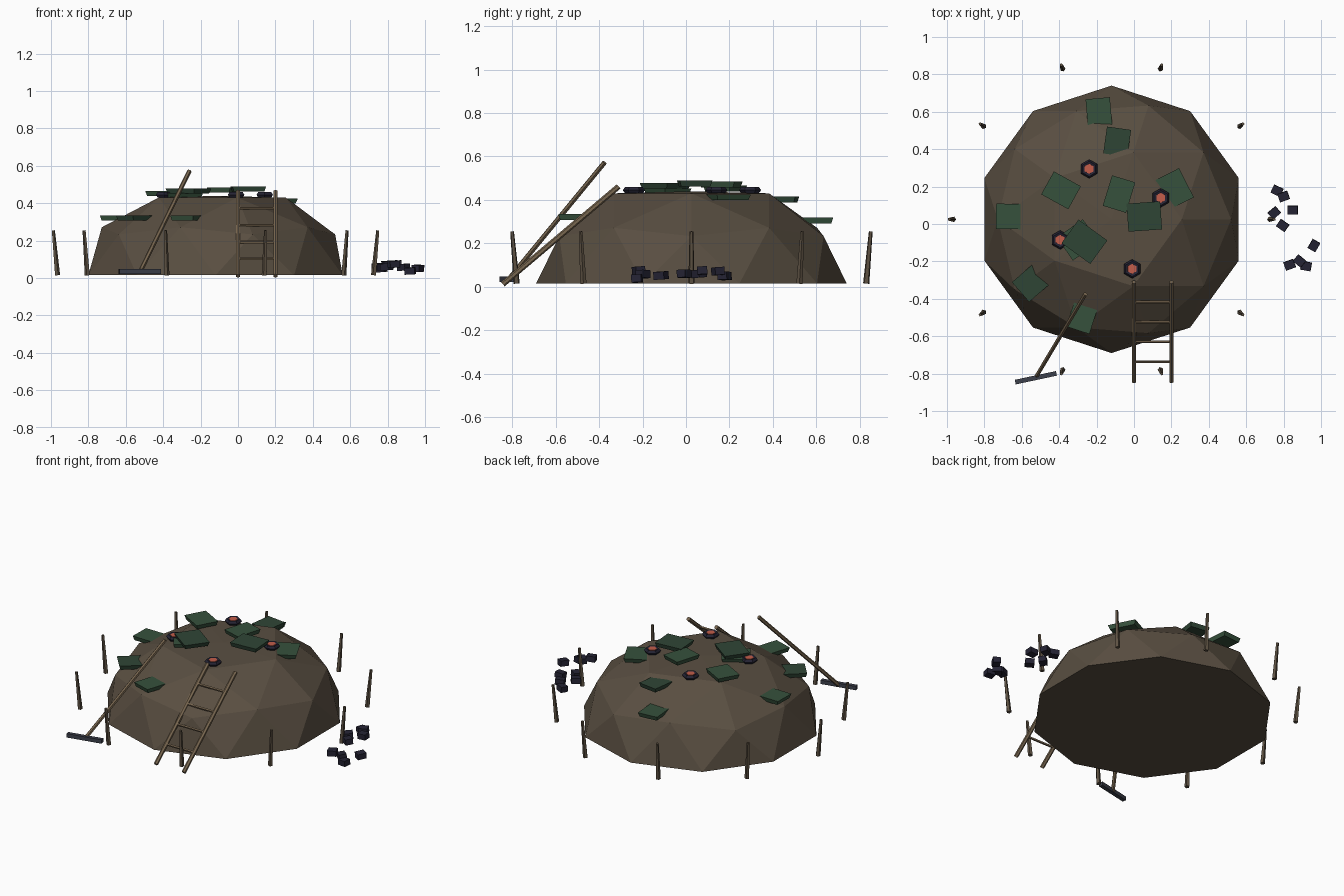
import bpy, bmesh, math
from mathutils import Vector, Euler

if "Cube" in bpy.data.objects:
    bpy.data.objects.remove(bpy.data.objects["Cube"])

CX, CY, BASE = -0.12, 0.025, 0.015


def mat(name, r, g, b):
    m = bpy.data.materials.new(name)
    m.diffuse_color = (r, g, b, 1)
    m.use_nodes = True
    m.node_tree.nodes["Principled BSDF"].inputs["Base Color"].default_value = m.diffuse_color
    return m


EARTH = mat("earth", .10, .077, .053)
TURF = mat("turf", .037, .082, .045)
TURF_DARK = mat("dark_turf", .028, .06, .036)
COAL = mat("charcoal", .018, .017, .034)
EMBER = mat("ember", .55, .11, .07)
WOOD = mat("pale_wood", .19, .135, .08)
STAKE = mat("stake_wood", .11, .083, .055)
IRON = mat("iron", .045, .05, .07)


def finish(bm, name, m, loc=(0, 0, 0), rot=(0, 0, 0)):
    me = bpy.data.meshes.new(name)
    bm.to_mesh(me)
    bm.free()
    ob = bpy.data.objects.new(name, me)
    ob.location, ob.rotation_euler = loc, rot
    me.materials.append(m)
    bpy.context.collection.objects.link(ob)
    return ob


def box(name, loc, size, rot, m, taper=1.0):
    bm = bmesh.new()
    bmesh.ops.create_cube(bm, size=1)
    for v in bm.verts:
        k = taper if v.co.z < 0 else 1
        v.co = Vector((v.co.x * size[0] * k, v.co.y * size[1] * k, v.co.z * size[2]))
    return finish(bm, name, m, loc, rot)


def rod(name, a, b, r1, r2, sides, m):
    a, b = Vector(a), Vector(b)
    bm = bmesh.new()
    bmesh.ops.create_cone(bm, cap_ends=True, segments=sides, radius1=r1, radius2=r2,
                          depth=(b - a).length)
    return finish(bm, name, m, (a + b) / 2, (b - a).to_track_quat('Z', 'Y').to_euler())


# earth mound: upper half of a squashed icosphere with a flattened crown
bm = bmesh.new()
bmesh.ops.create_icosphere(bm, subdivisions=2, radius=1)
bmesh.ops.delete(bm, geom=[v for v in bm.verts if v.co.z < -0.01], context='VERTS')
bmesh.ops.holes_fill(bm, edges=[e for e in bm.edges if e.is_boundary], sides=0)
for v in bm.verts:
    z = min(v.co.z, 0.87)
    v.co = Vector((v.co.x * .715, v.co.y * .715, z * .488))
bmesh.ops.recalc_face_normals(bm, faces=bm.faces)
finish(bm, "earth_mound", EARTH, (CX, CY, BASE))

# turf slabs: x, y, z, width, depth, turn
slabs = [
    (-.187, .59, .305, .13, .165, 5), (-.09, .44, .402, .13, .145, -8),
    (-.39, .18, .452, .165, .14, -29), (-.08, .16, .47, .13, .17, -17),
    (.055, .04, .475, .18, .15, 4), (.20, .18, .412, .18, .175, 27),
    (-.65, .04, .322, .175, .135, -1), (-.265, -.095, .465, .19, .155, -36),
    (-.30, -.085, .44, .17, .15, 35), (-.55, -.315, .322, .15, .14, 41),
    (-.275, -.49, .322, .13, .165, -18),
]
for i, (x, y, z, w, d, a) in enumerate(slabs):
    box(f"turf_slab_{i+1}", (x, y, z), (w, d, .027), (0, 0, math.radians(a)),
        TURF_DARK if i in (1, 4, 7, 9) else TURF, .9)

# smoke vents: dark six-sided rings with a glowing core
for i, (x, y) in enumerate([(-.24, .295), (.143, .14), (-.01, -.24), (-.395, -.085)]):
    bpy.ops.mesh.primitive_torus_add(major_segments=6, minor_segments=5, major_radius=.036,
                                     minor_radius=.015, location=(x, y, .445),
                                     rotation=(0, 0, math.pi / 6))
    ring = bpy.context.object
    ring.name = f"vent_ring_{i+1}"
    ring.data.materials.append(COAL)
    for p in ring.data.polygons:
        p.use_smooth = False
    bm = bmesh.new()
    bmesh.ops.create_cone(bm, cap_ends=True, segments=6, radius1=.029, radius2=.027, depth=.024)
    finish(bm, f"vent_ember_{i+1}", EMBER, (x, y, .446))

# stakes around the mound, leaning slightly outwards
for i in range(10):
    a = math.radians(36 * i)
    c, s = math.cos(a), math.sin(a)
    rod(f"stake_{i+1}", (CX + .846 * c, CY + .846 * s, BASE),
        (CX + .868 * c, CY + .868 * s, .255), .015, .009, 5, STAKE)

# ladder
foot, head = Vector((0, -.843, .012)), Vector((0, -.31, .462))
for x, side in ((0, "left"), (.2, "right")):
    off = Vector((x, 0, 0))
    rod(f"ladder_{side}_rail", foot + off, head + off, .013, .013, 6, WOOD)
for i in range(4):
    p = foot.lerp(head, .2 + .2 * i)
    rod(f"ladder_rung_{i+1}", p, p + Vector((.2, 0, 0)), .008, .008, 5, WOOD)

# rake
rod("rake_handle", (-.525, -.82, .03), (-.26, -.375, .572), .012, .012, 6, WOOD)
box("rake_head", (-.525, -.822, .035), (.225, .025, .025), (0, 0, math.radians(12)), IRON)

# spilled charcoal lumps: x, y, z, turn
lumps = [
    (.765, .178, .05, -25), (.80, .147, .072, 20), (.75, .06, .06, 40), (.848, .075, .075, 0),
    (.795, -.008, .06, -35), (.962, -.115, .052, 60), (.832, -.218, .075, 20),
    (.885, -.198, .058, -40), (.92, -.225, .038, -10),
]
for i, (x, y, z, a) in enumerate(lumps):
    box(f"charcoal_lump_{i+1}", (x, y, z), (.055, .046, .036), (.06, -.05, math.radians(a)), COAL)
